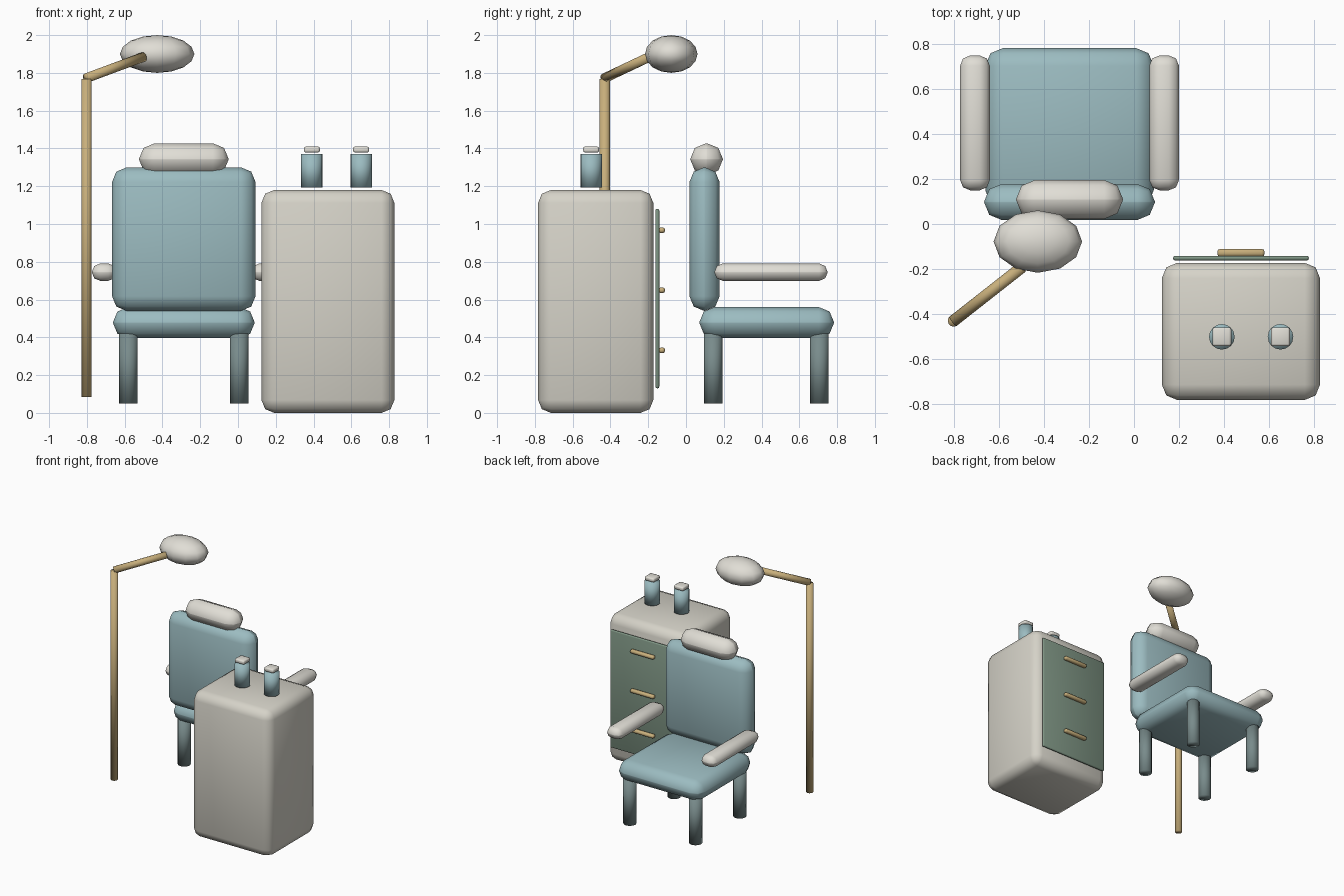
import bpy, bmesh
from mathutils import Vector, Matrix

if "Cube" in bpy.data.objects:
    bpy.data.objects.remove(bpy.data.objects["Cube"])


def material(name, rgb):
    m = bpy.data.materials.new(name)
    m.diffuse_color = (*rgb, 1)
    m.use_nodes = True
    m.node_tree.nodes["Principled BSDF"].inputs["Base Color"].default_value = m.diffuse_color
    return m


BLUE = material("soft_blue", (0.33, 0.50, 0.53))
CREAM = material("cream", (0.75, 0.73, 0.67))
STONE = material("warm_white", (0.67, 0.65, 0.58))
GOLD = material("brass", (0.58, 0.43, 0.20))
GREEN = material("sage", (0.21, 0.30, 0.23))
DARK = material("dark_teal", (0.19, 0.26, 0.26))


def finish(name, bm, mat):
    for f in bm.faces:
        f.smooth = True
    me = bpy.data.meshes.new(name)
    bm.to_mesh(me)
    bm.free()
    me.materials.append(mat)
    ob = bpy.data.objects.new(name, me)
    bpy.context.collection.objects.link(ob)
    return ob


def soft_box(name, center, size, bevel, mat, segments=2):
    bm = bmesh.new()
    bmesh.ops.create_cube(bm, size=1)
    bmesh.ops.scale(bm, vec=size, verts=bm.verts)
    bmesh.ops.translate(bm, vec=center, verts=bm.verts)
    ob = finish(name, bm, mat)
    mod = ob.modifiers.new("soft_edges", 'BEVEL')
    mod.width = bevel
    mod.segments = segments
    return ob


def rod(name, a, b, r, mat, sides=12):
    a, b = Vector(a), Vector(b)
    d = b - a
    bm = bmesh.new()
    rot = d.to_track_quat('Z', 'Y').to_matrix().to_4x4()
    bmesh.ops.create_cone(bm, cap_ends=True, segments=sides, radius1=r, radius2=r,
                          depth=d.length, matrix=Matrix.Translation((a + b) / 2) @ rot)
    return finish(name, bm, mat)


# Chair
CX = -0.287
soft_box("seat", (CX, 0.427, 0.478), (0.75, 0.713, 0.164), 0.08, BLUE)
soft_box("backrest", (CX, 0.098, 0.92), (0.76, 0.16, 0.76), 0.078, BLUE)
soft_box("headrest", (CX, 0.109, 1.343), (0.475, 0.173, 0.168), 0.083, CREAM)
for side, s in (("left", -1), ("right", 1)):
    soft_box(side + "_armrest", (CX + s * 0.421, 0.45, 0.745), (0.132, 0.60, 0.092), 0.045, CREAM)
    for pos, y in (("back", 0.143), ("front", 0.706)):
        x = CX + s * 0.293
        rod(f"{pos}_{side}_leg", (x, y, 0.05), (x, y, 0.42), 0.049, DARK)

# Cabinet with drawer panel and handles
soft_box("cabinet", (0.476, -0.478, 0.59), (0.704, 0.61, 1.18), 0.068, STONE)
soft_box("drawer_panel", (0.476, -0.152, 0.605), (0.604, 0.021, 0.95), 0.009, GREEN)
for i, z in enumerate((0.331, 0.649, 0.967)):
    soft_box(f"drawer_handle_{i + 1}", (0.476, -0.128, z), (0.21, 0.034, 0.03), 0.012, GOLD)

# Bottles with caps
for i, x in enumerate((0.391, 0.652)):
    rod(f"bottle_{i + 1}", (x, -0.502, 1.193), (x, -0.502, 1.37), 0.057, BLUE, 16)
    soft_box(f"bottle_cap_{i + 1}", (x, -0.502, 1.394), (0.084, 0.084, 0.032), 0.01, CREAM)

# Lamp
rod("lamp_pole", (-0.802, -0.43, 0.085), (-0.802, -0.43, 1.768), 0.027, GOLD)
rod("lamp_arm", (-0.804, -0.432, 1.772), (-0.50, -0.193, 1.885), 0.026, GOLD)
bm = bmesh.new()
bmesh.ops.create_uvsphere(bm, u_segments=12, v_segments=8, radius=1)
bmesh.ops.scale(bm, vec=(0.197, 0.139, 0.1), verts=bm.verts)
bmesh.ops.translate(bm, vec=(-0.428, -0.078, 1.9), verts=bm.verts)
finish("lamp_head", bm, CREAM)
